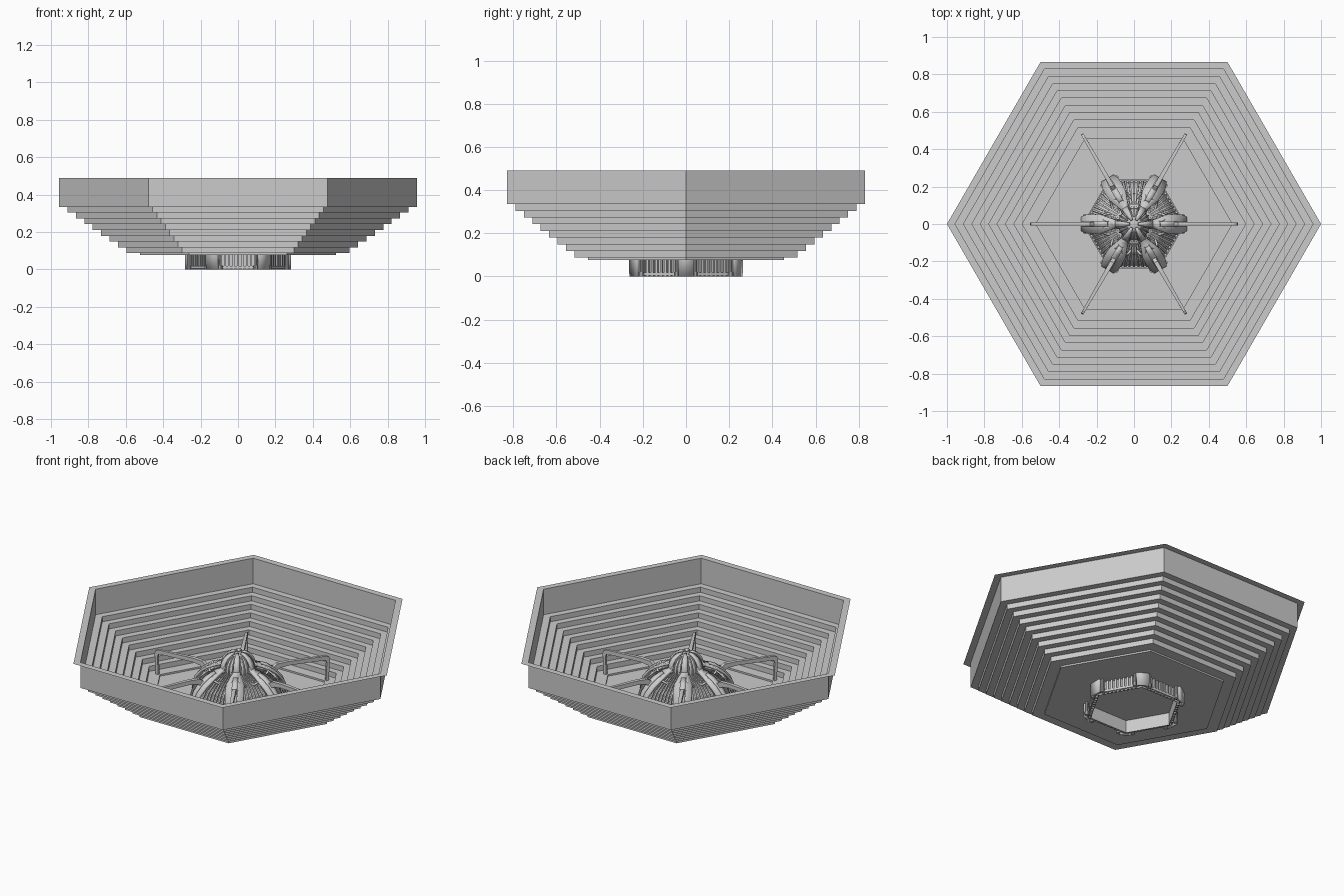
import bpy, bmesh
from math import sin, cos, pi, radians
from mathutils import Vector

if "Cube" in bpy.data.objects:
    bpy.data.objects.remove(bpy.data.objects["Cube"])

SIXTHS = [k * pi / 3 for k in range(6)]


def finish(bm, name, thick=0, offset=0, smooth=False):
    me = bpy.data.meshes.new(name)
    bmesh.ops.recalc_face_normals(bm, faces=bm.faces)
    bm.to_mesh(me)
    bm.free()
    ob = bpy.data.objects.new(name, me)
    bpy.context.collection.objects.link(ob)
    if thick:
        m = ob.modifiers.new("thickness", 'SOLIDIFY')
        m.thickness, m.offset = thick, offset
    if smooth:
        bpy.context.view_layer.objects.active = ob
        ob.select_set(True)
        bpy.ops.object.shade_smooth_by_angle(angle=radians(35))
        ob.select_set(False)
    return ob


def ring_loft(name, profile, sides=6, cap=False, **kw):
    """Spin an (r, z) profile into a polygonal shell."""
    bm = bmesh.new()
    rows = [[bm.verts.new((r * cos(2 * pi * i / sides), r * sin(2 * pi * i / sides), z))
             for i in range(sides)] for r, z in profile]
    for a, b in zip(rows, rows[1:]):
        for i in range(sides):
            j = (i + 1) % sides
            bm.faces.new((a[i], a[j], b[j], b[i]))
    if cap:
        bm.faces.new(rows[-1])
    return finish(bm, name, **kw)


def add_strip(bm, pts, tangent, widths):
    """Ribbon through pts, spread sideways along tangent."""
    rows = [(bm.verts.new(p - tangent * w / 2), bm.verts.new(p + tangent * w / 2))
            for p, w in zip(pts, widths)]
    for (a, b), (c, d) in zip(rows, rows[1:]):
        bm.faces.new((a, b, d, c))


def polar(a, r, z, side=0):
    return Vector((r * cos(a) - side * sin(a), r * sin(a) + side * cos(a), z))


def tangent(a):
    return Vector((-sin(a), cos(a), 0))


def tubes(name, paths, radius):
    cu = bpy.data.curves.new(name, 'CURVE')
    cu.dimensions = '3D'
    cu.bevel_depth, cu.bevel_resolution, cu.use_fill_caps = radius, 1, True
    for path in paths:
        s = cu.splines.new('POLY')
        s.points.add(len(path) - 1)
        for p, co in zip(s.points, path):
            p.co = (*co, 1)
    ob = bpy.data.objects.new(name, cu)
    bpy.context.collection.objects.link(ob)


# Stepped hexagonal bowl with thin flange and closed floor
steps = [(1, .49), (.957, .49)]
for i in range(9):
    r, z = .957 - .045 * i, .335 - .031 * i
    steps += [(r, z), (r - .045, z)]
steps[-1] = (.525, .087)
steps += [(.525, .077)]
ring_loft("stepped_bowl", steps, cap=True)

# Hexagonal core shell behind the slats
body = [(.262, .0), (.262, .085), (.25, .13), (.225, .175), (.18, .215), (.12, .245), (.08, .26)]
ring_loft("core_shell", [(r - .008, z) for r, z in body], thick=.004)

# Slats on each side of the core
bm = bmesh.new()
for a in SIXTHS:
    for i in range(9):
        t = .14 + .72 * i / 8
        d = Vector((cos(a), sin(a), 0)).lerp(Vector((cos(a + pi / 3), sin(a + pi / 3), 0)), t)
        pts = [d * r + Vector((0, 0, z)) for r, z in body]
        add_strip(bm, pts, tangent(a + pi / 6), [.5 * r * .075 + .001 for r, z in body])
finish(bm, "core_slats", thick=.012)

# Hexagonal bands holding the slats
for z in (.012, .1):
    ring_loft("slat_band", [(.27, z - .007), (.27, z + .007)], thick=.008)

# Broad petals over each corner
petal = [(.276, .0, .07), (.276, .09, .075), (.268, .13, .085), (.25, .17, .10), (.215, .212, .105),
         (.175, .243, .10), (.135, .262, .07), (.10, .275, .045), (.085, .30, .035)]
bm = bmesh.new()
for a in SIXTHS:
    add_strip(bm, [polar(a, r, z) for r, z, w in petal], tangent(a), [w for r, z, w in petal])
finish(bm, "corner_petals", thick=.014, smooth=True)

# Raised spine plate on each petal
bm = bmesh.new()
for a in SIXTHS:
    add_strip(bm, [polar(a, r + .006, z + .008) for r, z, w in petal[1:7]], tangent(a),
              [.022, .024, .03, .034, .034, .026])
finish(bm, "petal_spines", thick=.012, smooth=True)

# Vertical bolts flanking each corner
bm = bmesh.new()
for a in SIXTHS:
    for s in (-.042, .042):
        for rad, z0, z1 in ((.008, 0, .12), (.012, .1, .135), (.011, 0, .02)):
            res = bmesh.ops.create_cone(bm, cap_ends=True, segments=10, radius1=rad,
                                        radius2=rad, depth=z1 - z0)
            bmesh.ops.translate(bm, verts=res['verts'], vec=polar(a, .262, (z0 + z1) / 2, s))
finish(bm, "corner_bolts", smooth=True)

# Hooked pipes on the shoulders
hooks = []
for a in SIXTHS:
    for s in (-1, 1):
        arc = [polar(a, .145 + .02 * sin(t), .262 - .006 * k, s * (.036 - .018 * cos(t)))
               for k, t in enumerate([pi * j / 6 for j in range(7)])]
        hooks.append([polar(a, .09, .272, s * .018)] + arc + [polar(a, .13, .225, s * .056)])
tubes("shoulder_hooks", hooks, .007)

# Domed head with fine ribs
head = [(.088, .25), (.09, .28), (.083, .31), (.066, .336), (.04, .353), (.018, .358)]
ring_loft("head_dome", [(r - .006, z) for r, z in head], sides=24, cap=True, smooth=True)
tubes("head_ribs", [[polar(2 * pi * i / 24, r, z) for r, z in head[:-1]] for i in range(24)], .004)

# Six straps gripping the head
bm = bmesh.new()
for a in SIXTHS:
    add_strip(bm, [polar(a, r + .005, z + .005) for r, z in head], tangent(a),
              [.036, .036, .034, .03, .022, .014])
finish(bm, "head_straps", thick=.012, smooth=True)

# Long bent arms reaching down to the bowl floor
outline = [(.19, .215), (.235, .25), (.30, .252), (.535, .237), (.552, .228), (.556, .21),
           (.548, .087), (.532, .087), (.537, .2), (.528, .213), (.30, .228), (.25, .222), (.21, .195)]
bm = bmesh.new()
for a in SIXTHS:
    left, right = ([bm.verts.new(polar(a, r, z, s * (.011 if r < .31 else .007)))
                    for r, z in outline] for s in (-1, 1))
    bm.faces.new(left)
    bm.faces.new(right)
    for i in range(len(outline)):
        j = (i + 1) % len(outline)
        bm.faces.new((left[i], left[j], right[j], right[i]))
finish(bm, "support_arms")
